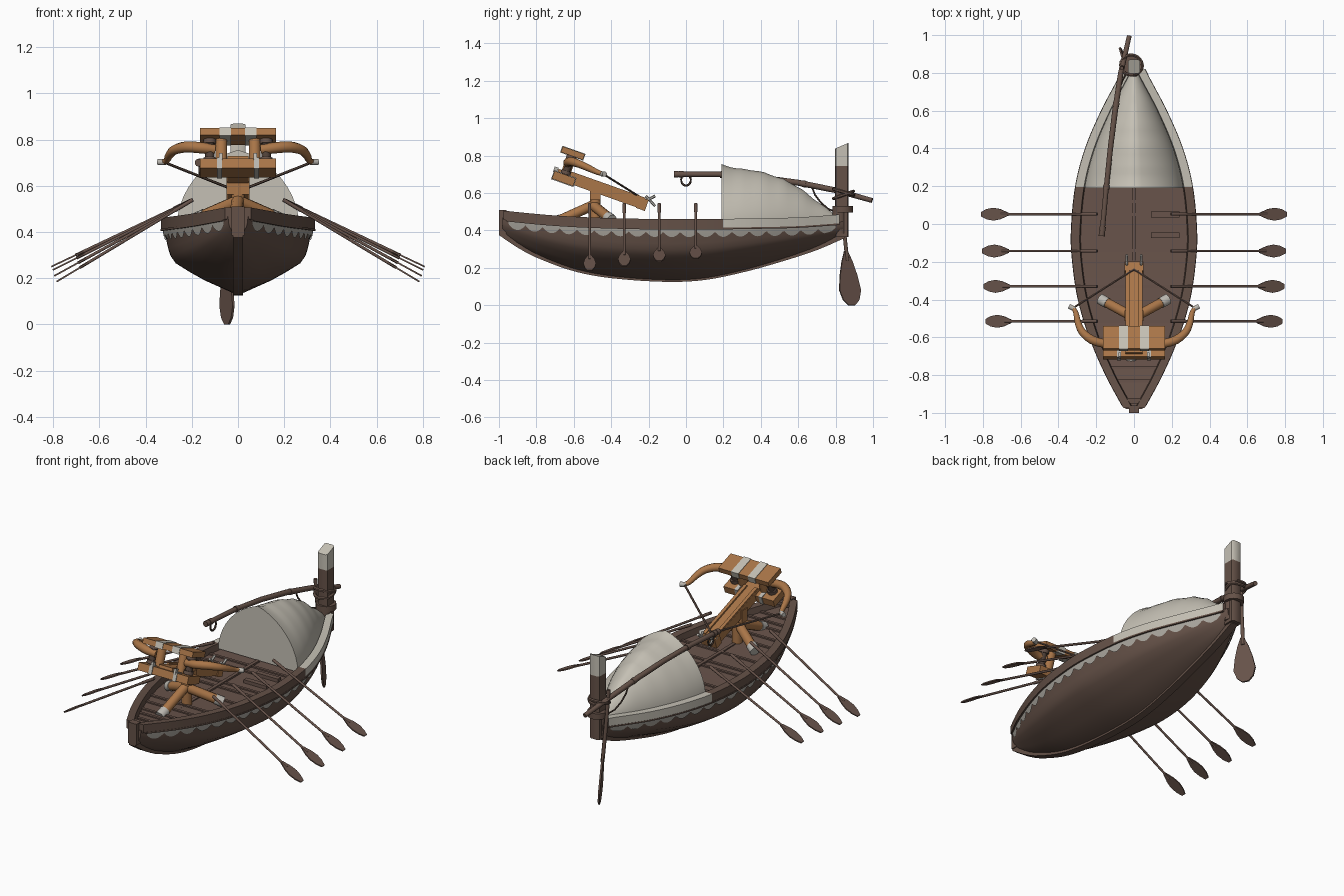
import bpy, bmesh, math
from mathutils import Vector, Matrix

if "Cube" in bpy.data.objects:
    bpy.data.objects.remove(bpy.data.objects["Cube"])

def mat(name, c):
    m = bpy.data.materials.new(name)
    m.diffuse_color = (*c, 1)
    m.use_nodes = True
    m.node_tree.nodes["Principled BSDF"].inputs["Base Color"].default_value = m.diffuse_color
    return m

BROWN = mat("hull brown", (0.13, 0.083, 0.064))
DECK = mat("deck brown", (0.14, 0.088, 0.07))
DARK = mat("dark brown", (0.08, 0.052, 0.04))
ORANGE = mat("orange wood", (0.40, 0.18, 0.065))
PALE = mat("pale cloth", (0.56, 0.53, 0.46))
TRIM = mat("grey trim", (0.40, 0.38, 0.34))
METAL = mat("light metal", (0.50, 0.48, 0.44))

def finish(name, bm, mats, angle=40):
    bmesh.ops.recalc_face_normals(bm, faces=bm.faces)
    me = bpy.data.meshes.new(name)
    bm.to_mesh(me)
    bm.free()
    for m in (mats if isinstance(mats, (list, tuple)) else [mats]):
        me.materials.append(m)
    me.shade_smooth()
    me.set_sharp_from_angle(angle=math.radians(angle))
    ob = bpy.data.objects.new(name, me)
    bpy.context.collection.objects.link(ob)
    return ob

def loft(name, rings, mats, closed=True, loop=False, rule=None, angle=40):
    """Skin a list of equal point rings; rule(face centre, ring side) picks the material."""
    bm = bmesh.new()
    vs = [[bm.verts.new(p) for p in r] for r in rings]
    n, k = len(rings[0]), len(rings)
    for i in range(k if loop else k - 1):
        for j in range(n if closed else n - 1):
            a, b = vs[i], vs[(i + 1) % k]
            f = bm.faces.new((a[j], a[(j + 1) % n], b[(j + 1) % n], b[j]))
            if rule:
                f.material_index = rule(f.calc_center_median(), j)
    if closed and not loop:
        bm.faces.new(vs[0])
        bm.faces.new(vs[-1])
    return finish(name, bm, mats, angle)

def tube(name, pts, r, m, sides=10, loop=False):
    pts = [Vector(p) for p in pts]
    n, rings = len(pts), []
    for i, p in enumerate(pts):
        d = (pts[(i + 1) % n] - pts[i - 1]) if loop else pts[min(i + 1, n - 1)] - pts[max(i - 1, 0)]
        d.normalize()
        u = d.cross(Vector((0, 0, 1)) if abs(d.z) < 0.9 else Vector((1, 0, 0))).normalized()
        v = d.cross(u)
        rr = r[i] if isinstance(r, (list, tuple)) else r
        rings.append([p + rr * (u * math.cos(t) + v * math.sin(t))
                      for t in [math.tau * (j + 0.5) / sides for j in range(sides)]])
    return loft(name, rings, m, loop=loop, angle=50)

def hoop(name, c, r, tr, m, tilt=0.0):
    M = Matrix.Translation(c) @ Matrix.Rotation(tilt, 4, 'X')
    tube(name, [M @ Vector((r * math.cos(a), r * math.sin(a), 0))
                for a in [math.tau * i / 20 for i in range(20)]], tr, m, 6, loop=True)

def box(name, c, size, m, M=Matrix()):
    bm = bmesh.new()
    bmesh.ops.create_cube(bm, size=1, matrix=M @ Matrix.Translation(c) @ Matrix.Diagonal((*size, 1)))
    return finish(name, bm, m)

def curve(tab):
    """Smooth interpolation through (y, value) pairs."""
    def slope(i):
        a, b = tab[max(i - 1, 0)], tab[min(i + 1, len(tab) - 1)]
        return (b[1] - a[1]) / (b[0] - a[0])
    def f(y):
        y = min(max(y, tab[0][0]), tab[-1][0])
        i = next(k for k in range(len(tab) - 1) if y <= tab[k + 1][0])
        (y0, a), (y1, b) = tab[i], tab[i + 1]
        h = y1 - y0
        t = (y - y0) / h
        return ((2*t**3 - 3*t*t + 1) * a + (t**3 - 2*t*t + t) * h * slope(i)
                + (3*t*t - 2*t**3) * b + (t**3 - t*t) * h * slope(i + 1))
    return f

def span(a, b, n):
    return [a + (b - a) * i / n for i in range(n + 1)]

# Hull shape: half width, rim height, keel height, section
width = curve([(-0.98, .045), (-.8, .142), (-.6, .228), (-.4, .288), (-.2, .318), (-.05, .325),
               (.2, .302), (.4, .25), (.6, .165), (.8, .06), (.85, .04)])
rim = curve([(-1, .508), (-.7, .48), (-.4, .466), (0, .46), (.4, .465), (.6, .47), (.82, .485)])
keel = curve([(-1, .385), (-.9, .318), (-.8, .265), (-.6, .192), (-.4, .155), (-.1, .135),
              (.1, .145), (.3, .185), (.5, .24), (.7, .305), (.85, .37)])
section = curve([(0, 1), (.2, .98), (.4, .93), (.58, .85), (.7, .67), (.83, .44), (1, .06)])

def side(y, d):
    """Half width of the hull at absolute depth d below the rim."""
    return width(y) * section(d / (rim(y) - keel(y)))

# Hull body, its flat top is the deck
rings = []
for y in span(-.98, .84, 46):
    h = rim(y) - keel(y)
    ds = [.038] + [h * t for t in (.4, .5, .6, .72, .83, 1)]
    half = [(side(y, d), y, rim(y) - d) for d in ds]
    rings.append(half + [(-x, yy, z) for x, yy, z in reversed(half)])
loft("hull", rings, [BROWN, DECK], rule=lambda c, j: 1 if j == 13 else 0)

# Gunwales and scalloped trim on both sides
for s, tag in ((-1, "left"), (1, "right")):
    rings = [[(s * (width(y) + .008), y, rim(y)), (s * (width(y) + .008), y, rim(y) - .05),
              (s * max(width(y) - .045, .005), y, rim(y) - .05), (s * max(width(y) - .038, .005), y, rim(y))]
             for y in span(-.975, .82, 72)]
    loft("gunwale_" + tag, rings, [BROWN, PALE], rule=lambda c, j: 1 if c.y > .195 else 0)
    rings = []
    for y in span(-.95, .8, 210):
        h = rim(y) - keel(y)
        low = min(.066 + .03 * abs(math.sin(math.pi * (y + .95) / .092)) ** .8, .6 * h)
        rings.append([(s * (side(y, d) + .005), y, rim(y) - d) for d in (.045, (.045 + low) / 2, low)])
    loft("scallop_trim_" + tag, rings, TRIM, closed=False)
    rings = [[(s * (width(y) + a), y, rim(y) - d) for a, d in
              ((.002, .047), (.010, .047), (.010, .056), (.0, .056))] for y in span(-.96, .82, 40)]
    loft("rub_rail_" + tag, rings, BROWN)

# Keel and stem
loft("keel", [[(x, y, keel(y) + z) for x, z in ((-.022, -.01), (.022, -.01), (.022, .03), (-.022, .03))]
              for y in span(-1, .85, 40)], BROWN)
box("stem", (0, -.98, .447), (.055, .04, .126), BROWN)
box("bow_beam", (0, -.935, .487), (.12, .03, .02), BROWN)

# Deck beams and benches
for i, y in enumerate((-.83, -.76, -.7, -.6, -.515, -.33, -.2, -.14, .05, .12)):
    box("deck_beam_%d" % i, (0, y, rim(y) - .035), (2 * width(y) - .085, .016, .009), DECK)
box("deck_centre_beam", (0, -.3, .429), (.02, .98, .01), DECK)
for y in (-.06, .05):
    box("bench", (.165, y, .432), (.15, .03, .02), DECK)

# Flat tapering blade shared by all oars
def blade(name, a, b, w, hw, outline, th=.0035):
    a, b, w = Vector(a), Vector(b), Vector(w).normalized()
    n = (b - a).cross(w).normalized() * th
    loft(name, [[p + w * hw * k + n, p - w * hw * k + n, p - w * hw * k - n, p + w * hw * k - n]
                for t, k in outline for p in [a.lerp(b, t)]], DECK, angle=25)

# Four rowing oars per side
for i, (y, xe, ze) in enumerate(((-.515, .785, .185), (-.33, .795, .21), (-.143, .802, .235), (.052, .808, .25))):
    for s in (-1, 1):
        a, b = Vector((s * .195, y, .54)), Vector((s * xe, y, ze))
        tube("oar_shaft_%d" % i, [a, a.lerp(b, .13), a.lerp(b, .14), a.lerp(b, .83)],
             [.009, .009, .0068, .0068], DECK, 8)
        blade("oar_blade_%d" % i, a.lerp(b, .77), b, (0, 1, 0), .034,
              ((0, .25), (.3, .8), (.55, 1), (.8, .8), (1, .35)))

# Canopy with closed front
top = curve([(.19, .755), (.28, .735), (.38, .722), (.5, .685), (.6, .635), (.7, .56), (.8, .487)])
rings = []
for y in span(.19, .8, 24):
    b, z0 = max(width(y) - .04, .018), rim(y) - .03
    h = top(y) - z0 - .006 * abs(math.sin(math.pi * (y - .19) / .11))
    rings.append([(b * math.cos(t), y, z0 + h * (.8 * math.sin(t) + .2 * (1 - abs(math.cos(t)))))
                  for t in span(0, math.pi, 20)])
loft("canopy", rings, PALE)

# Stern post with pale top and collars
post = [[(x, .833 + y, z + (y * .42 if z > .8 else 0)) for x, y in
         ((-.032, -.03), (-.022, -.037), (.022, -.037), (.032, -.03), (.032, .03), (.022, .037), (-.022, .037), (-.032, .03))]
        for z in (.365, .5, .745, .853)]
loft("stern_post", post, [BROWN, PALE], rule=lambda c, j: 1 if c.z > .75 else 0)
bpy.data.objects["stern_post"].data.polygons[-1].material_index = 1
tube("stern_collar", [(-.003, .838, .495), (-.003, .838, .53)], .056, BROWN, 14)
tube("stern_collar_lower", [(0, .82, .385), (0, .82, .495)], .04, BROWN, 10)
for z, t in ((.59, .35), (.605, -.3)):
    hoop("lashing", (-.015, .842, z), .056, .009, BROWN, t)

# Long boom with hook and hanging rope
boom = [(-.17, -.06, .70), (-.148, .18, .70), (-.125, .4, .683), (-.1, .6, .655), (-.07, .8, .615), (-.025, .995, .56)]
tube("boom", boom, [.014, .014, .015, .016, .015, .013], BROWN, 10)
for i, k in ((1, .0), (3, .1), (0, .08)):
    p = Vector(boom[i]).lerp(Vector(boom[i + 1]), k + .02)
    tube("boom_band", [p, p.lerp(Vector(boom[i + 1]), .1)], .018, BROWN, 10)
tube("boom_tip", [(-.171, -.064, .70), (-.169, -.04, .70)], .017, BROWN, 10)
tube("boom_hook", [(-.165, .0 + .026 * math.cos(t), .67 + .03 * math.sin(t)) for t in span(-3.6, .9, 12)], .006, DARK, 6)
tube("hanging_rope", [(-.09, .67, .64), (-.085, .69, .59), (-.075, .72, .55), (-.06, .76, .515), (-.04, .8, .5)], .005, DARK, 6)

# Steering oar
tube("steering_shaft", [(-.065, .825, .66), (-.058, .84, .45), (-.05, .862, .24)], .011, BROWN, 8)
blade("steering_blade", (-.05, .855, .29), (-.047, .886, 0), (-.45, .89, 0), .064,
      ((0, .15), (.2, .5), (.45, .8), (.72, 1), (.9, .75), (1, .3)), .005)

# Bolt thrower, in the tilted frame of its stock
T = Matrix.Translation((0, -.455, .62)) @ Matrix.Rotation(math.radians(-19.5), 4, 'X')
box("stock", (0, 0, 0), (.09, .5, .055), ORANGE, T)
for s in (-1, 1):
    box("stock_rail", (s * .034, .03, .031), (.02, .42, .012), ORANGE, T)
box("stock_tail_cap", (0, .235, 0), (.1, .05, .062), ORANGE, T)
box("lower_plate", (0, -.206, -.012), (.33, .12, .044), ORANGE, T)
box("upper_plate", (0, -.206, .132), (.33, .125, .032), ORANGE, T)
for s in (-1, 1):
    box("upper_stripe", (s * .055, -.206, .132), (.048, .131, .038), PALE, T)
    box("lower_band", (s * .08, -.206, -.012), (.022, .127, .052), METAL, T)
    box("lower_lug", (s * .075, -.262, .018), (.014, .022, .03), METAL, T)
    tube("frame_column", [T @ Vector((s * .072, -.206, z)) for z in (.005, .12)], .026, ORANGE, 12)
    tube("cord_bundle", [T @ Vector((s * .122, -.206, z)) for z in (.005, .12)], .02, DARK, 10)
    for z in (.022, .106):
        tube("bundle_washer", [T @ Vector((s * .122, -.206, z + d)) for d in (-.01, .01)], .028, BROWN, 12)
    # Curved arm, metal tip and string
    fx = curve([(0, .1), (1, .16), (2, .225), (3, .275), (4, .297), (5, .308), (6, .325)])
    fy = curve([(0, -.628), (1, -.632), (2, -.612), (3, -.57), (4, -.52), (5, -.47), (6, -.44)])
    fz = curve([(0, .756), (1, .764), (2, .768), (3, .755), (4, .733), (5, .71), (6, .702)])
    fr = curve([(0, .022), (1, .024), (2, .024), (3, .021), (4, .018), (5, .014), (6, .011)])
    ts = span(0, 6, 18)
    tube("bow_arm", [(s * fx(t), fy(t), fz(t)) for t in ts], [fr(t) for t in ts], ORANGE, 10)
    tube("arm_tip", [(s * .315, -.45, .702), (s * .345, -.435, .702)], .014, METAL, 8)
    tube("bow_string", [(s * .315, -.44, .70), (0, -.24, .575)], .006, BROWN, 6)
    # Claw prongs at the tail
    tube("claw_prong", [(s * .038, -.27, .575), (s * .038, -.21, .56), (s * .038, -.165, .585)], .008, METAL, 6)
    tube("claw_hook", [(s * .038, -.215, .585), (s * .038, -.165, .53)], .007, METAL, 6)
    # Rear legs of the stand
    tube("rear_leg", [(s * .01, -.49, .53), (s * .165, -.405, .462)], .027, ORANGE, 10)
    tube("rear_foot", [(s * .142, -.418, .472), (s * .18, -.397, .455)], .03, METAL, 10)
tube("claw_bar", [(-.05, -.225, .56), (.05, -.225, .56)], .009, METAL, 8)
tube("front_leg", [(0, -.485, .54), (-.015, -.69, .448)], .027, ORANGE, 10)
tube("front_foot", [(-.014, -.67, .457), (-.017, -.715, .437)], .03, METAL, 10)
tube("stand_post", [(0, -.485, .43), (0, -.485, .62)], .03, ORANGE, 12)
box("stand_head", (0, -.485, .6), (.1, .055, .075), ORANGE)
